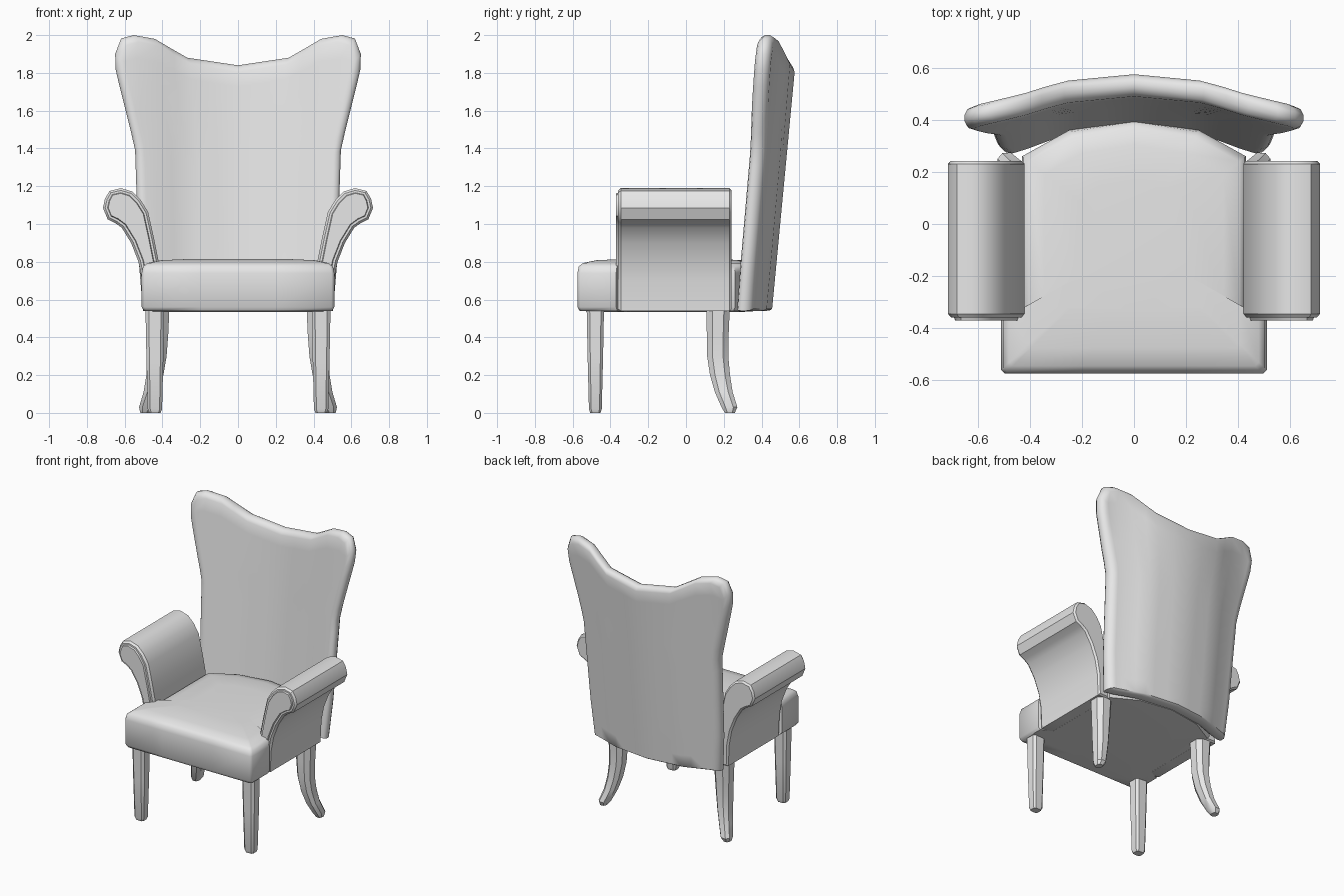
import bpy, bmesh, math

cube = bpy.data.objects.get("Cube")
if cube:
    bpy.data.objects.remove(cube, do_unlink=True)

grey = bpy.data.materials.new("grey_upholstery")
grey.use_nodes = True
grey.diffuse_color = (0.8, 0.8, 0.8, 1)
grey.node_tree.nodes["Principled BSDF"].inputs["Base Color"].default_value = (0.8, 0.8, 0.8, 1)


def finish(bm, name, angle=40):
    bmesh.ops.recalc_face_normals(bm, faces=bm.faces)
    mesh = bpy.data.meshes.new(name)
    bm.to_mesh(mesh)
    bm.free()
    mesh.materials.append(grey)
    obj = bpy.data.objects.new(name, mesh)
    bpy.context.collection.objects.link(obj)
    bpy.ops.object.select_all(action='DESELECT')
    obj.select_set(True)
    bpy.context.view_layer.objects.active = obj
    bpy.ops.object.shade_smooth_by_angle(angle=math.radians(angle))
    return obj


def loft(rings):
    """Skin closed rings of equal length and cap both ends."""
    bm = bmesh.new()
    loops = [[bm.verts.new(p) for p in ring] for ring in rings]
    for a, b in zip(loops, loops[1:]):
        for i in range(len(a)):
            j = (i + 1) % len(a)
            bm.faces.new((a[i], a[j], b[j], b[i]))
    caps = [bm.faces.new(loops[0]), bm.faces.new(loops[-1])]
    return bm, caps


def lerp(table, x):
    """Piecewise linear lookup."""
    for (x0, y0), (x1, y1) in zip(table, table[1:]):
        if x <= x1:
            return y0 + (y1 - y0) * (x - x0) / (x1 - x0)
    return table[-1][1]


# Winged backrest: curved, leaning slab with a rounded rim
HALF_WIDTH = [(0.5, 0.5), (0.8, 0.525), (1.1, 0.535), (1.4, 0.545), (1.6, 0.595),
              (1.8, 0.645), (1.87, 0.655), (1.97, 0.64), (2.0, 0.635)]
TOP = [(0, 1.84), (0.41, 1.88), (0.69, 1.98), (0.87, 2.0), (0.98, 1.98), (1, 1.9)]
CURVE = [(0, 0), (0.27, 0.03), (0.43, 0.09), (0.57, 0.125), (0.66, 0.135)]
US = [0, 0.2, 0.41, 0.55, 0.69, 0.87, 0.97, 1]
US = [-u for u in reversed(US[1:])] + US
ROWS = 16


def back_point(u, v, depth, inset):
    base = 0.54 + inset * 0.3
    z = base + v * (lerp(TOP, abs(u)) - inset - base)
    x = u * (lerp(HALF_WIDTH, z) - inset)
    y = 0.455 + 0.095 * (z - 0.54) - lerp(CURVE, abs(x)) - depth
    return x, y, z


bm = bmesh.new()
layers = []
for depth, inset in [(0.085, 0.035), (0.075, 0.012), (0.055, 0), (0.03, 0), (0.01, 0.012), (0, 0.035)]:
    layers.append([[bm.verts.new(back_point(u, r / ROWS, depth, inset)) for u in US]
                   for r in range(ROWS + 1)])
for grid in (layers[0], layers[-1]):
    for lo, hi in zip(grid, grid[1:]):
        for i in range(len(US) - 1):
            bm.faces.new((lo[i], lo[i + 1], hi[i + 1], hi[i]))


def rim(grid):
    return (grid[0] + [row[-1] for row in grid[1:-1]] + grid[-1][::-1]
            + [row[0] for row in grid[-2:0:-1]])


for a, b in zip(layers, layers[1:]):
    ra, rb = rim(a), rim(b)
    for i in range(len(ra)):
        j = (i + 1) % len(ra)
        bm.faces.new((ra[i], ra[j], rb[j], rb[i]))
bmesh.ops.delete(bm, geom=[v for v in bm.verts if not v.link_faces], context='VERTS')
finish(bm, "backrest", 50)

# T-shaped seat cushion with a soft crown
half = [(0.2, -0.575), (0.495, -0.575), (0.51, -0.56), (0.51, -0.37), (0.43, -0.34),
        (0.43, 0.26), (0.25, 0.36)]
outline = [(0, -0.575)] + half + [(0, 0.4)] + [(-x, y) for x, y in reversed(half)]
rings = []
for z, scale in [(0.535, 0.8), (0.54, 0.975), (0.56, 1), (0.74, 1), (0.775, 0.985),
                 (0.793, 0.94), (0.808, 0.8), (0.815, 0.5)]:
    rings.append([(x * scale, -0.08 + (y + 0.08) * scale, z) for x, y in outline])
finish(loft(rings)[0], "seat", 50)

# Scrolled arms, extruded along y with a raised front panel
ARM = [(0.42, 0.54), (0.42, 0.8), (0.445, 0.926), (0.476, 1.064), (0.515, 1.127),
       (0.56, 1.172), (0.62, 1.19), (0.68, 1.175), (0.704, 1.135), (0.715, 1.085),
       (0.69, 1.025), (0.65, 1.005), (0.615, 0.98), (0.566, 0.9), (0.527, 0.8),
       (0.508, 0.7), (0.5, 0.54)]
for side, word in ((1, "left"), (-1, "right")):
    bm, (front, rear) = loft([[(side * x, y, z) for x, z in ARM]
                              for y in (-0.345, -0.15, 0.05, 0.23)])
    bmesh.ops.recalc_face_normals(bm, faces=bm.faces)
    bmesh.ops.inset_region(bm, faces=[rear], thickness=0.012, depth=0.012)
    bmesh.ops.inset_region(bm, faces=[front], thickness=0.012, depth=0.014)
    bmesh.ops.inset_region(bm, faces=[front], thickness=0.012, depth=0)
    bmesh.ops.inset_region(bm, faces=[front], thickness=0.004, depth=0.011)
    finish(bm, word + "_arm", 35)


# Legs: chamfered square sections along a path
def leg(name, side, path, chamfer):
    rings = []
    for x, y, z, rx, ry in path:
        c = 1 - chamfer
        corners = [(1, -c), (1, c), (c, 1), (-c, 1), (-1, c), (-1, -c), (-c, -1), (c, -1)]
        rings.append([(side * (x + a * rx), y + b * ry, z) for a, b in corners])
    finish(loft(rings)[0], name, 35)


FRONT_LEG = [(0.44, -0.48, 0.56, 0.05, 0.046), (0.44, -0.48, 0.3, 0.045, 0.041),
             (0.44, -0.48, 0.02, 0.038, 0.034), (0.44, -0.48, 0, 0.03, 0.027)]
REAR_LEG = [(0.425, 0.17, 0.56, 0.062, 0.062), (0.425, 0.168, 0.42, 0.056, 0.058),
            (0.428, 0.168, 0.3, 0.05, 0.056), (0.44, 0.18, 0.2, 0.045, 0.053),
            (0.46, 0.2, 0.11, 0.04, 0.047), (0.488, 0.23, 0.03, 0.036, 0.042),
            (0.495, 0.232, 0, 0.022, 0.026)]
for side, word in ((1, "left"), (-1, "right")):
    leg("front_leg_" + word, side, FRONT_LEG, 0.35)
    leg("rear_leg_" + word, side, REAR_LEG, 0.5)
